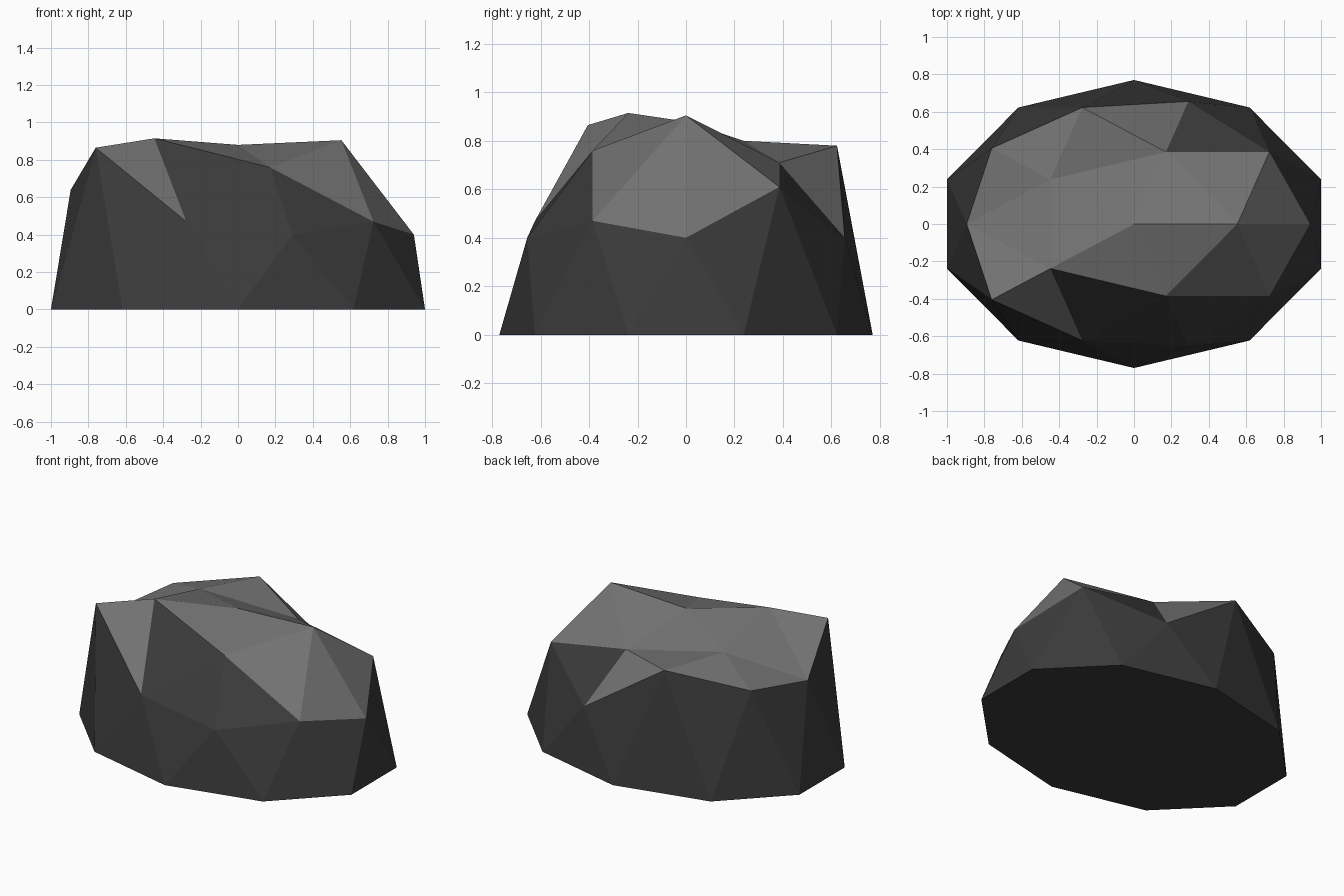
import bpy
import bmesh
import math

cube = bpy.data.objects.get("Cube")
if cube:
    bpy.data.objects.remove(cube, do_unlink=True)


def flat_material(name, grey):
    mat = bpy.data.materials.new(name)
    mat.use_nodes = True
    colour = (grey, grey, grey, 1)
    mat.diffuse_color = colour
    bsdf = mat.node_tree.nodes["Principled BSDF"]
    bsdf.inputs["Base Color"].default_value = colour
    bsdf.inputs["Roughness"].default_value = 0.9
    return mat


def by_angle(verts):
    """Sort a ring of vertices anticlockwise from +x."""
    return sorted(verts, key=lambda v: (math.atan2(v.co.y, v.co.x) + 0.1) % math.tau)


# Upper half of a coarse sphere
bm = bmesh.new()
bmesh.ops.create_icosphere(bm, subdivisions=2, radius=1)
bmesh.ops.delete(bm, geom=[v for v in bm.verts if v.co.z < -0.1], context="VERTS")

# Rings of the dome, from the ground up
base = [v for v in bm.verts if v.co.z < 0.1]
shoulder = by_angle([v for v in bm.verts if 0.3 < v.co.z < 0.7])
crown = by_angle([v for v in bm.verts if 0.7 < v.co.z < 0.95])
peak = [v for v in bm.verts if v.co.z > 0.95]

# Uneven heights make the rugged outline
SHOULDER_Z = [0.4, 0.61, 0.4, 0.78, 0.69, 0.64, 0.865, 0.47, 0.4, 0.47]
CROWN_Z = [0.905, 0.71, 0.8, 0.915, 0.76]
for ring, heights in ((base, [0] * len(base)), (shoulder, SHOULDER_Z),
                      (crown, CROWN_Z), (peak, [0.88])):
    for v, z in zip(ring, heights):
        v.co.z = z

# Oval footprint
half_x = 1 / math.cos(math.radians(18))
for v in bm.verts:
    v.co.x *= half_x
    v.co.y *= 0.77

# Pale top, dark flanks
for f in bm.faces:
    c = f.calc_center_median()
    touches_ground = any(v.co.z < 0.01 for v in f.verts)
    front_flank = -0.3 < c.x < 0.45 and c.y < -0.4
    back_flank = c.x > 0.3 and c.y > 0.45
    f.material_index = 0 if touches_ground or front_flank or back_flank else 1

# Flat underside
bmesh.ops.holes_fill(bm, edges=[e for e in bm.edges if e.is_boundary], sides=0)
for f in bm.faces:
    f.smooth = False
    if all(v.co.z < 0.01 for v in f.verts):
        f.material_index = 0
bmesh.ops.recalc_face_normals(bm, faces=bm.faces[:])

mesh = bpy.data.meshes.new("rock")
bm.to_mesh(mesh)
bm.free()
mesh.materials.append(flat_material("dark_stone", 0.043))
mesh.materials.append(flat_material("pale_stone", 0.17))
rock = bpy.data.objects.new("rock", mesh)
bpy.context.collection.objects.link(rock)
